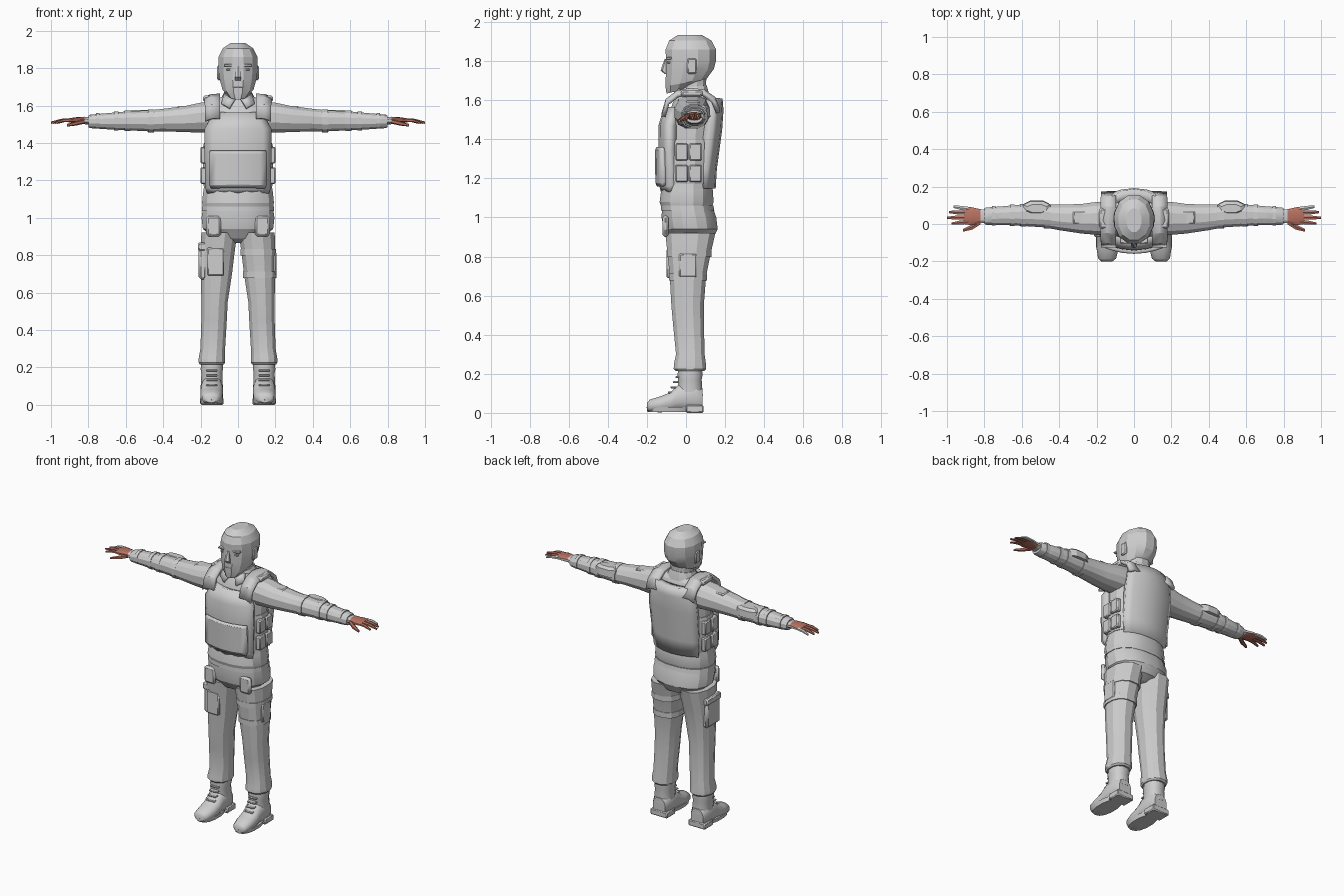
import bpy, bmesh, math
from mathutils import Vector


def material(name, rgb):
    m = bpy.data.materials.new(name)
    m.diffuse_color = (*rgb, 1)
    return m


GREY = material("grey_cloth", (0.62, 0.62, 0.62))
SKIN = material("skin_brown", (0.48, 0.17, 0.12))


def finish(name, bm, mat, mirror=False, thick=0, angle=22):
    bmesh.ops.recalc_face_normals(bm, faces=bm.faces)
    me = bpy.data.meshes.new(name)
    bm.to_mesh(me)
    bm.free()
    me.materials.append(mat)
    for p in me.polygons:
        p.use_smooth = True
    me.set_sharp_from_angle(angle=math.radians(angle))
    ob = bpy.data.objects.new(name, me)
    bpy.context.collection.objects.link(ob)
    if thick:
        s = ob.modifiers.new("thickness", 'SOLIDIFY')
        s.thickness, s.offset = thick, 0
    if mirror:
        ob.modifiers.new("mirror", 'MIRROR').use_mirror_merge = False
    return ob


def loft(name, axis, secs, n=12, mat=GREY, mirror=False, k=0.85, tilts=None, angle=22):
    """Rounded sections (position, centre a, centre b, radius a, radius b) along an axis."""
    bm = bmesh.new()
    unit = [(math.cos((i + .5) * math.tau / n), math.sin((i + .5) * math.tau / n)) for i in range(n)]
    unit = [tuple(math.copysign(abs(c) ** k, c) for c in u) for u in unit]
    ma, mb = max(u[0] for u in unit), max(u[1] for u in unit)
    rings = []
    for j, (t, a, b, ra, rb) in enumerate(secs):
        ring = []
        for u, v in unit:
            p, q = a + ra * u / ma, b + rb * v / mb
            tt = t + (tilts[j] * (q - b) if tilts else 0)
            ring.append(bm.verts.new({'x': (tt, p, q), 'y': (p, tt, q), 'z': (p, q, tt)}[axis]))
        rings.append(ring)
    for r, s in zip(rings, rings[1:]):
        for i in range(n):
            bm.faces.new((r[i], r[(i + 1) % n], s[(i + 1) % n], s[i]))
    bm.faces.new(rings[0])
    bm.faces.new(rings[-1])
    return finish(name, bm, mat, mirror, angle=angle)


def sheet(name, grid, thick, mirror=False):
    bm = bmesh.new()
    vs = [[bm.verts.new(p) for p in row] for row in grid]
    for r, s in zip(vs, vs[1:]):
        for i in range(len(r) - 1):
            bm.faces.new((r[i], r[i + 1], s[i + 1], s[i]))
    return finish(name, bm, GREY, mirror, thick)


def panel(name, rows, bow, thick):
    """Bowed plate from rows of (height, half width, outer depth)."""
    half = math.copysign(thick / 2, bow)
    sheet(name, [[(f * w, y + half + bow * f * f, z) for f in (-1, -.75, -.4, 0, .4, .75, 1)]
                 for z, w, y in rows], thick)


def box(name, centre, size, mirror=False, bevel=0.006):
    bm = bmesh.new()
    bmesh.ops.create_cube(bm, size=1)
    for v in bm.verts:
        v.co = Vector(centre) + Vector(v.co[i] * size[i] for i in range(3))
    ob = finish(name, bm, GREY)
    if bevel:
        b = ob.modifiers.new("bevel", 'BEVEL')
        b.width, b.segments = bevel, 1
    if mirror:
        ob.modifiers.new("mirror", 'MIRROR').use_mirror_merge = False
    return ob


# head, face and neck
loft("head", 'z', [(1.652, 0, -.025, .05, .075), (1.69, 0, 0, .083, .105), (1.75, 0, .02, .1, .123),
                   (1.80, 0, .025, .106, .128), (1.86, 0, .025, .104, .129), (1.905, 0, .022, .082, .108),
                   (1.933, 0, .02, .04, .062)], k=.95, tilts=[.25, .18, .08, 0, 0, 0, 0])
loft("nose", 'z', [(1.735, 0, -.098, .016, .012), (1.752, 0, -.108, .017, .022), (1.81, 0, -.098, .009, .012)], n=6)
box("brow", (.045, -.088, 1.815), (.062, .03, .012), True, .003)
box("eye", (.045, -.086, 1.793), (.036, .02, .01), True, .002)
box("mouth", (0, -.098, 1.70), (.05, .014, .008), False, .002)
box("ear", (.102, .03, 1.775), (.018, .05, .08), True, .007)
loft("neck", 'z', [(1.58, 0, .035, .075, .07), (1.64, 0, .035, .066, .064), (1.72, 0, .035, .068, .07)])

# shirt, collar and lapels
loft("shirt", 'z', [(1.06, 0, .003, .188, .132), (1.08, 0, .003, .192, .138), (1.14, 0, .005, .186, .132),
                    (1.2, 0, .008, .175, .12), (1.35, 0, .015, .175, .115), (1.5, 0, .025, .18, .118),
                    (1.58, 0, .03, .17, .1), (1.62, 0, .035, .145, .085), (1.645, 0, .035, .09, .07)], n=16)
loft("collar", 'z', [(1.60, 0, .035, .1, .085), (1.64, 0, .035, .088, .078), (1.668, 0, .035, .074, .07)],
     tilts=[.15, .15, .15])
sheet("collar_point", [[(.008, -.05, 1.645), (.075, -.03, 1.655)], [(.045, -.085, 1.585), (.088, -.06, 1.61)]], .014, True)

# armour vest
panel("front_plate", [(1.14, .155, -.13), (1.165, .165, -.137), (1.35, .168, -.142), (1.47, .168, -.14),
                      (1.555, .118, -.115)], .045, .05)
panel("front_pouch", [(1.165, .14, -.15), (1.18, .15, -.157), (1.34, .15, -.16), (1.352, .145, -.153)], .03, .03)
panel("back_plate", [(1.15, .15, .152), (1.25, .16, .158), (1.45, .165, .185), (1.55, .155, .192),
                     (1.605, .125, .187)], -.045, .06)
loft("waist_wrap", 'z', [(1.17, 0, .012, .183, .122), (1.19, 0, .012, .187, .125), (1.38, 0, .018, .187, .122),
                         (1.40, 0, .018, .182, .118)], n=16)
for row, z in enumerate((1.225, 1.335)):
    for col, y in enumerate((-.022, .048)):
        box(f"side_pouch_{row}_{col}", (.184, y, z), (.034, .064, .088), True)
strap = [(-.115, 1.53), (-.095, 1.6), (-.045, 1.638), (.02, 1.652), (.09, 1.645), (.14, 1.61), (.165, 1.55)]
sheet("shoulder_strap", [[(x, y, z - d) for x, d in ((.095, 0), (.14, 0), (.175, .015))] for y, z in strap], .022, True)
box("shoulder_pad", (.15, .03, 1.635), (.075, .11, .035), True, .01)

# trousers
loft("hips", 'z', [(.865, 0, .03, .05, .06), (.89, 0, .028, .13, .11), (.94, 0, .024, .188, .138),
                   (1.0, 0, .015, .195, .14), (1.07, 0, .004, .184, .126)], n=16)
loft("belt", 'z', [(1.035, 0, .008, .194, .137), (1.062, 0, .006, .191, .134)], n=16)
legs = [(.215, .14, .02, .064, .074), (.225, .14, .02, .07, .083), (.25, .14, .02, .07, .082), (.30, .135, .022, .066, .073),
        (.45, .128, .013, .068, .079), (.55, .125, .008, .07, .083), (.70, .116, .01, .084, .093),
        (.80, .11, .015, .09, .108), (.92, .1, .022, .096, .128)]
loft("trouser_leg", 'z', legs, mirror=True)
box("hip_pocket", (.13, -.105, .955), (.08, .03, .11), True, .012)


# holster bands on one thigh, cargo pocket on the other
for i, (z, cx, cy, rx, ry) in enumerate([(.695, .116, .01, .089, .098), (.815, .108, .016, .095, .114)]):
    loft(f"thigh_band_{i}", 'z', [(z - .018, cx, cy, rx, ry), (z + .018, cx, cy, rx, ry)])
box("thigh_holster", (.194, .01, .755), (.026, .09, .12))
box("cargo_pocket", (-.188, .005, .765), (.044, .14, .19), bevel=.012)
box("cargo_flap", (-.192, .005, .845), (.046, .15, .045), bevel=.008)
box("front_pocket", (-.12, -.088, .765), (.09, .022, .15), bevel=.006)

# boots
loft("boot_foot", 'y', [(-.2, .145, .032, .03, .02), (-.185, .144, .036, .048, .032), (-.13, .141, .044, .059, .041),
                        (-.08, .14, .055, .06, .05), (-.035, .14, .078, .058, .07), (.05, .14, .08, .06, .075),
                        (.085, .14, .065, .045, .058)], mirror=True, angle=45)
loft("boot_shaft", 'z', [(.09, .14, .02, .058, .066), (.17, .14, .02, .056, .06), (.19, .14, .02, .06, .064),
                         (.24, .138, .022, .055, .06)], mirror=True, angle=45)
loft("boot_sole", 'z', [(.004, .142, -.085, .056, .112), (.03, .142, -.085, .062, .117)], n=14, mirror=True)
box("boot_heel", (.14, .045, .02), (.124, .09, .04), True)
for i in range(4):
    box(f"lace_{i}", (.14, -.078 + i * .013, .105 + i * .026), (.06, .03, .01), True, .003)

# sleeves with bands, arm pocket and elbow guard
loft("sleeve", 'x', [(.12, .03, 1.54, .09, .085), (.20, .03, 1.535, .088, .08), (.28, .028, 1.528, .079, .07),
                     (.40, .035, 1.522, .068, .06), (.48, .043, 1.518, .061, .056), (.60, .047, 1.518, .057, .05),
                     (.70, .045, 1.516, .05, .043), (.79, .042, 1.515, .046, .036), (.80, .042, 1.515, .042, .032)],
     mirror=True)
for i, (x, w, cy, ry, rz) in enumerate([(.465, .015, .042, .066, .061), (.59, .016, .047, .061, .055),
                                        (.65, .012, .046, .057, .051), (.75, .01, .044, .051, .042)]):
    loft(f"arm_band_{i}", 'x', [(x - w, cy, 1.518, ry, rz), (x + w, cy, 1.518, ry, rz)], mirror=True)
loft("elbow_guard", 'z', [(1.515, .52, .085, .075, .04), (1.56, .52, .085, .073, .036), (1.575, .52, .083, .05, .022)],
     n=8, mirror=True)
box("arm_pocket", (.285, .035, 1.585), (.08, .07, .026), True)

# hands: the outer edge of the palm and the little finger are covered
palm = loft("palm", 'x', [(.785, .042, 1.517, .034, .022), (.82, .042, 1.52, .037, .02), (.87, .042, 1.522, .048, .015),
                          (.905, .045, 1.52, .046, .011)], n=10, mat=SKIN, mirror=True)
palm.data.materials.append(GREY)
for p in palm.data.polygons:
    if p.normal.y > .5 or p.center.x < .82:
        p.material_index = 1
for name, y0, y1, tip, mat in [("index_finger", .012, .002, .975, SKIN), ("middle_finger", .036, .033, 1.0, SKIN),
                               ("ring_finger", .06, .064, .99, SKIN), ("little_finger", .081, .092, .965, GREY)]:
    mid = (.89 + tip) / 2
    loft(name, 'x', [(.885, y0, 1.522, .011, .01), (mid, (y0 + y1) / 2, 1.52, .011, .009),
                     (tip, y1, 1.508, .006, .006)], n=6, mat=mat, mirror=True)
loft("thumb", 'x', [(.82, .012, 1.515, .014, .012), (.865, -.016, 1.505, .014, .012), (.915, -.034, 1.494, .007, .007)],
     n=6, mat=SKIN, mirror=True)
